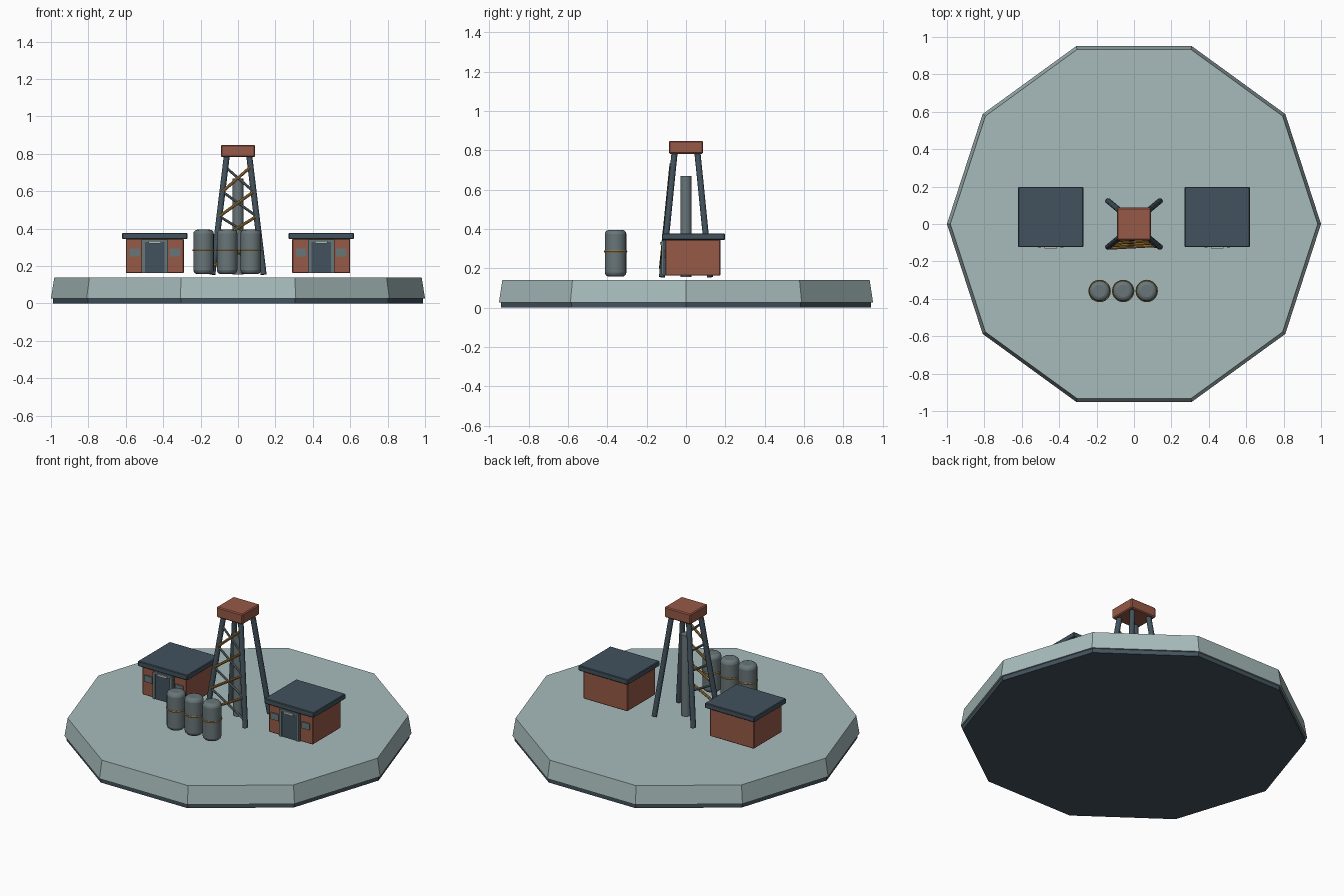
import bpy
from math import pi
from mathutils import Vector

old = bpy.data.objects.get("Cube")
if old:
    bpy.data.objects.remove(old, do_unlink=True)


def material(name, rgb):
    m = bpy.data.materials.new(name)
    m.use_nodes = True
    m.diffuse_color = (*rgb, 1)
    m.node_tree.nodes["Principled BSDF"].inputs["Base Color"].default_value = (*rgb, 1)
    return m


ICE = material("pale ice", (0.39, 0.50, 0.50))
SLATE = material("dark slate", (0.055, 0.085, 0.11))
BRICK = material("rust red", (0.31, 0.10, 0.063))
STEEL = material("steel grey", (0.14, 0.18, 0.19))
GOLD = material("ochre", (0.38, 0.20, 0.045))
LAMP = material("pale lamp", (0.42, 0.50, 0.50))


def finish(name, mat, bevel=0, smooth=False):
    ob = bpy.context.object
    ob.name = name
    ob.data.materials.clear()
    ob.data.materials.append(mat)
    if bevel:
        b = ob.modifiers.new("bevel", 'BEVEL')
        b.width = bevel
        b.segments = 1 if not smooth else 3
        b.limit_method = 'ANGLE'
    if smooth:
        bpy.ops.object.shade_smooth_by_angle(angle=0.7)
    return ob


def box(name, mat, lo, hi, bevel=0):
    lo, hi = Vector(lo), Vector(hi)
    bpy.ops.mesh.primitive_cube_add(size=1, location=(lo + hi) / 2)
    ob = bpy.context.object
    for v in ob.data.vertices:
        v.co = v.co * (hi - lo)
    return finish(name, mat, bevel)


def rod(name, mat, a, b, r, sides=10, bevel=0):
    a, b = Vector(a), Vector(b)
    bpy.ops.mesh.primitive_cylinder_add(vertices=sides, radius=r, depth=(b - a).length,
                                        location=(a + b) / 2)
    bpy.context.object.rotation_euler = (b - a).to_track_quat('Z', 'Y').to_euler()
    return finish(name, mat, bevel, True)


def slab(name, mat, z0, z1, r0, r1):
    bpy.ops.mesh.primitive_cone_add(vertices=10, radius1=r0, radius2=r1, depth=z1 - z0,
                                    location=(0, 0, (z0 + z1) / 2), rotation=(0, 0, pi / 2))
    return finish(name, mat)


# ten-sided ground
slab("ground_underside", SLATE, 0, 0.027, 0.99, 0.99)
slab("ground", ICE, 0.027, 0.14, 1.0, 0.982)

# derrick: legs, drill pipe, cap
FOOT, HEAD = 0.155, 0.79


def spread(z):
    """Half-width of the derrick in x and y at a height."""
    t = (z - FOOT) / (HEAD - FOOT)
    return 0.137 - 0.077 * t, 0.122 - 0.064 * t


for sx, side in ((1, "left"), (-1, "right")):
    for sy, end in ((-1, "front"), (1, "back")):
        (x0, y0), (x1, y1) = spread(FOOT), spread(HEAD)
        rod(f"derrick_leg_{end}_{side}", SLATE, (sx * x0, sy * y0, FOOT),
            (sx * x1, sy * y1, HEAD), 0.016)
rod("drill_pipe", STEEL, (0, 0, FOOT), (0, 0, 0.668), 0.029, 16)
box("derrick_cap", BRICK, (-0.092, -0.087, 0.782), (0.092, 0.087, 0.848), 0.006)

# crossed braces on the front of the derrick
STEP = 0.132
for i in range(4):
    low = 0.202 + i * STEP
    (xa, ya), (xb, yb) = spread(low), spread(low + STEP)
    rod(f"brace_rising_{i}", GOLD, (-xa, -ya - 0.012, low), (xb, -yb - 0.012, low + STEP), 0.008, 8)
    rod(f"brace_falling_{i}", STEEL, (xa, -ya - 0.004, low), (-xb, -yb - 0.004, low + STEP), 0.007, 8)

# barrels with a hoop
for i in range(3):
    x = -0.184 + i * 0.126
    rod(f"barrel_{i}", STEEL, (x, -0.358, 0.157), (x, -0.358, 0.395), 0.055, 20, 0.022)
    bpy.ops.mesh.primitive_torus_add(major_radius=0.055, minor_radius=0.005, major_segments=20,
                                     minor_segments=6, location=(x, -0.358, 0.285))
    finish(f"barrel_hoop_{i}", GOLD, smooth=True)


# huts on either side
def hut(cx, side):
    front = -0.105

    def part(name, mat, x0, x1, y0, y1, z0, z1, bevel=0):
        box(f"{name}_{side}", mat, (cx + x0, y0, z0), (cx + x1, y1, z1), bevel)

    part("hut_wall", BRICK, -0.155, 0.155, front, 0.175, 0.162, 0.346, 0.004)
    part("hut_roof", SLATE, -0.174, 0.174, -0.123, 0.198, 0.344, 0.377, 0.004)
    part("hut_door", SLATE, -0.07, 0.07, front - 0.012, front, 0.164, 0.342)
    for s in (-1, 1):
        x = s * 0.06
        part(f"hut_door_post_{s}", STEEL, x - 0.008, x + 0.008, front - 0.02, front, 0.166, 0.335)
        x = s * 0.108
        part(f"hut_window_{s}", STEEL, x - 0.028, x + 0.028, front - 0.008, front, 0.252, 0.293)
    part("hut_door_lintel", STEEL, -0.068, 0.068, front - 0.018, front, 0.328, 0.342)
    part("hut_lamp", LAMP, -0.034, 0.034, front - 0.027, front, 0.321, 0.334)


hut(0.445, "left")
hut(-0.445, "right")
